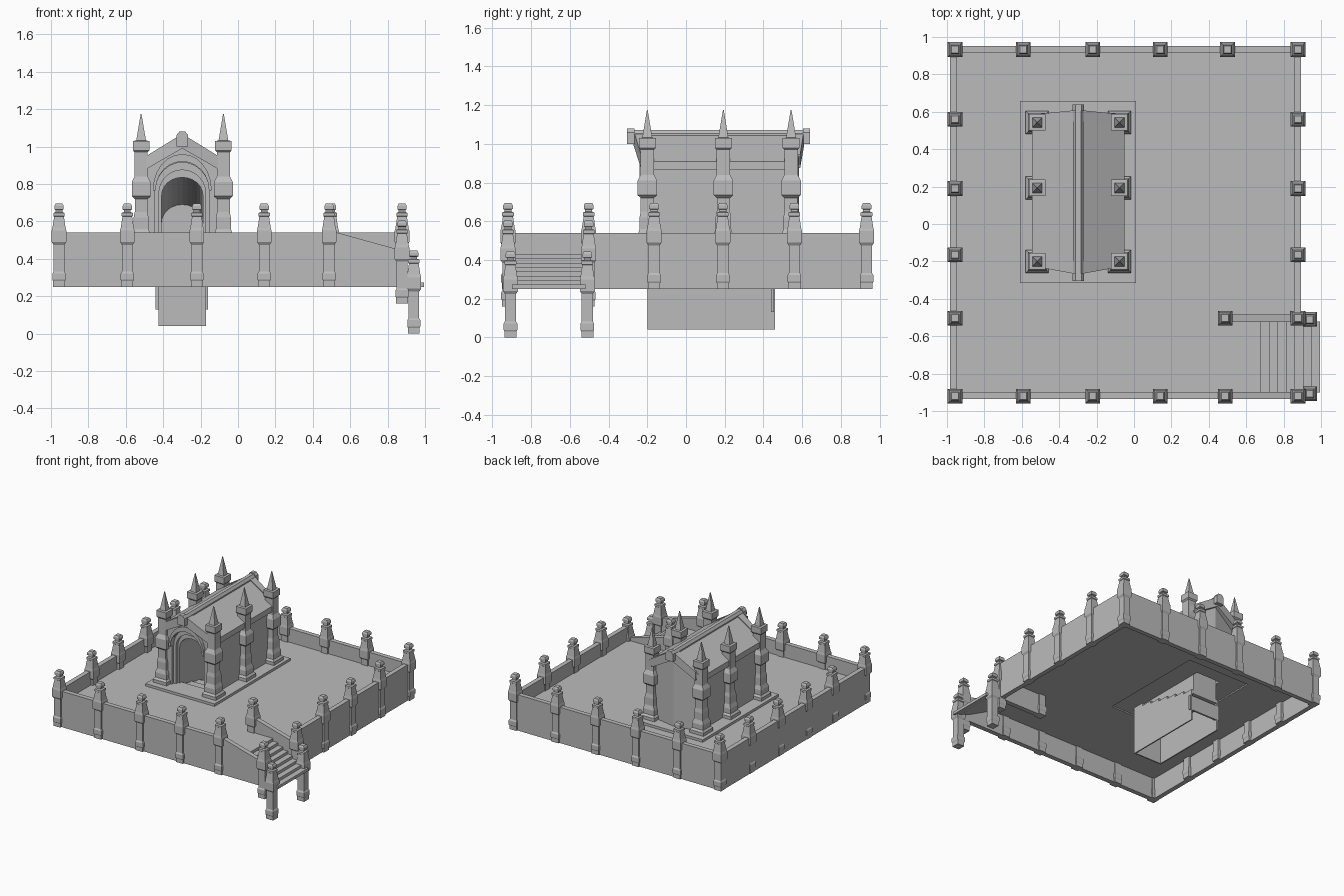
import bpy, bmesh, math

if "Cube" in bpy.data.objects:
    bpy.data.objects.remove(bpy.data.objects["Cube"], do_unlink=True)

stone = bpy.data.materials.new("grey_stone")
stone.use_nodes = True
GREY = (0.5, 0.5, 0.5, 1)
stone.diffuse_color = GREY
stone.node_tree.nodes["Principled BSDF"].inputs["Base Color"].default_value = GREY

CX = -0.298              # centre line of the tomb
FLOOR, WALL_TOP, WALL_BASE = 0.43, 0.54, 0.25


def finish(name, bm, recalc=True):
    if recalc:
        bmesh.ops.recalc_face_normals(bm, faces=bm.faces)
    mesh = bpy.data.meshes.new(name)
    bm.to_mesh(mesh)
    bm.free()
    mesh.materials.append(stone)
    ob = bpy.data.objects.new(name, mesh)
    bpy.context.collection.objects.link(ob)
    return ob


def slab(name, axis, lo, hi, *loops):
    """Fill outline loops (later loops are holes) and extrude along an axis."""
    bm = bmesh.new()
    for loop in loops:
        vs = []
        for p in loop:
            co = list(p)
            co.insert(axis, lo)
            vs.append(bm.verts.new(co))
        for i, v in enumerate(vs):
            bm.edges.new((vs[i - 1], v))
    bmesh.ops.triangle_fill(bm, use_beauty=True, edges=bm.edges[:])
    ext = bmesh.ops.extrude_face_region(bm, geom=bm.faces[:], use_keep_orig=True)
    for g in ext["geom"]:
        if isinstance(g, bmesh.types.BMVert):
            g.co[axis] = hi
    return finish(name, bm)


def rect(x0, x1, y0, y1):
    return [(x0, y0), (x1, y0), (x1, y1), (x0, y1)]


def box(name, x0, x1, y0, y1, z0, z1):
    return slab(name, 2, z0, z1, rect(x0, x1, y0, y1))


def tower(name, x, y, z, profile):
    """Square shaft lofted through (half width, height) pairs."""
    bm = bmesh.new()
    rings = [[bm.verts.new((x + sx * w, y + sy * w, z + h))
              for sx, sy in ((-1, -1), (1, -1), (1, 1), (-1, 1))] for w, h in profile]
    bm.faces.new(rings[0])
    bm.faces.new(rings[-1])
    for a, b in zip(rings, rings[1:]):
        for i in range(4):
            bm.faces.new((a[i - 1], a[i], b[i], b[i - 1]))
    return finish(name, bm)


def gabled(name, pts, front, back):
    """Mirrored halves whose ends bend along the centre line; ends are (edge y, centre y)."""
    for side, s in (("left", 1), ("right", -1)):
        bm = bmesh.new()
        ends = []
        for edge, mid in (front, back):
            ends.append([bm.verts.new((CX + s * x, mid + (edge - mid) * x / 0.247, z))
                         for x, z in pts])
        a, b = ends
        bm.faces.new(a)
        bm.faces.new(b)
        for i in range(len(a)):
            bm.faces.new((a[i - 1], a[i], b[i], b[i - 1]))
        finish(name + "_" + side, bm)


def arch(half, spring, top, base, n=12):
    """Points of an arch from right foot to left foot."""
    curve = [(CX + half * math.cos(math.pi * i / n),
              spring + (top - spring) * math.sin(math.pi * i / n)) for i in range(n + 1)]
    return [(CX + half, base)] + curve + [(CX - half, base)]


# Terrace floor, open under the tomb and notched for the corner stair
slab("terrace_floor", 2, FLOOR - 0.01, FLOOR,
     [(-0.95, -0.9), (0.68, -0.9), (0.68, -0.5), (0.87, -0.5), (0.87, 0.92), (-0.95, 0.92)],
     rect(-0.58, -0.02, -0.28, 0.62))

# Perimeter walls, with sloping tops beside the stair
box("back_wall", -0.985, 0.893, 0.915, 0.952, WALL_BASE, WALL_TOP)
box("right_wall", -0.985, -0.947, -0.9, 0.915, WALL_BASE, WALL_TOP)
box("left_wall", 0.856, 0.893, -0.5, 0.915, WALL_BASE, WALL_TOP)
for name, x0, y0, y1 in (("front_wall", -0.985, -0.936, -0.898),
                         ("stair_wall", 0.48, -0.523, -0.485)):
    slab(name, 1, y0, y1, [(x0, WALL_BASE), (0.893, WALL_BASE), (0.893, 0.44),
                           (0.53, WALL_TOP), (x0, WALL_TOP)])

# Corner stair
steps, z = [(0.68, FLOOR)], FLOOR
for i in range(7):
    z -= 0.0225
    x = 0.68 + 0.045 * i
    steps += [(x, z), (x + 0.045, z)]
slab("corner_stair", 1, -0.9, -0.52, steps + [(0.995, 0.25), (0.95, 0.25), (0.66, 0.4), (0.66, FLOOR)])

# Fence posts
POST = [(0.031, 0), (0.031, 0.03), (0.035, 0.038), (0.035, 0.072), (0.029, 0.082),
        (0.029, 0.225), (0.039, 0.24), (0.039, 0.3), (0.035, 0.315), (0.026, 0.375),
        (0.03, 0.378), (0.03, 0.395), (0.018, 0.4), (0.018, 0.41), (0.025, 0.414),
        (0.025, 0.432), (0.018, 0.445)]
xs = [-0.957, -0.592, -0.22, 0.14, 0.5, 0.877]
ys = [-0.92, -0.503, -0.165, 0.19, 0.56, 0.933]
spots = [(x, ys[-1], 0.25) for x in xs] + [(x, ys[0], 0.25) for x in xs[:4]]
spots += [(xs[0], y, 0.25) for y in ys[1:-1]] + [(xs[-1], y, 0.25) for y in ys[2:-1]]
spots += [(0.487, y, 0.25) for y in ys[:2]] + [(xs[-1], y, 0.16) for y in ys[:2]]
spots += [(0.94, -0.51, 0), (0.94, -0.907, 0)]
for x, y, z in spots:
    tower("fence_post", x, y, z, POST)

# Tomb plinth
slab("tomb_plinth", 2, FLOOR, 0.45, rect(-0.61, 0.01, -0.315, 0.657),
     rect(CX - 0.11, CX + 0.11, -0.14, 0.5))

# Tomb buttress columns with spires
COLUMN = [(0.062, 0.44), (0.062, 0.475), (0.05, 0.49), (0.05, 0.53), (0.04, 0.56),
          (0.04, 0.62), (0.034, 0.65), (0.034, 0.72), (0.05, 0.735), (0.05, 0.81),
          (0.035, 0.84), (0.035, 0.97), (0.044, 0.98), (0.044, 1.03), (0.026, 1.032),
          (0.002, 1.175)]
for x in (CX - 0.22, CX + 0.22):
    for y in (-0.2, 0.193, 0.543):
        tower("tomb_column", x, y, 0, COLUMN)

# Tomb walls
for s in (-1, 1):
    a, b = sorted((CX + s * 0.21, CX + s * 0.185))
    box("tomb_side_wall", a, b, -0.19, 0.54, 0.44, 0.9)
gabled("tomb_back_wall", [(0, 0.44), (0.21, 0.44), (0.21, 0.9), (0, 1.02)],
       (0.5, 0.55), (0.535, 0.585))

# Stepped portal: each ring sits deeper and narrower
gable = [(CX - 0.205, 0.44), (CX - 0.205, 0.895), (CX, 1.02), (CX + 0.205, 0.895), (CX + 0.205, 0.44)]
slab("portal_gable", 1, -0.215, -0.19, gable + arch(0.145, 0.76, 0.915, 0.44))
slab("portal_middle_ring", 1, -0.19, -0.165, gable + arch(0.125, 0.75, 0.875, 0.44))
slab("portal_inner_ring", 1, -0.165, -0.13, gable + arch(0.11, 0.74, 0.835, 0.44))
slab("portal_hood", 1, -0.24, -0.215, arch(0.157, 0.77, 0.96, 0.765)
     + arch(0.142, 0.77, 0.92, 0.765)[::-1])

# Roof, verge copings and ridge beam
gabled("roof", [(0, 1.01), (0.247, 0.865), (0.247, 0.91), (0, 1.06)],
       (-0.214, -0.25), (0.577, 0.61))
coping = [(0, 0.99), (0.2, 0.875), (0.2, 0.945), (0, 1.068)]
gabled("front_coping", coping, (-0.225, -0.27), (-0.19, -0.2))
gabled("back_coping", coping, (0.54, 0.55), (0.585, 0.61))


def ridge(name, w, z0, z1, y0, y1):
    slab(name, 1, y0, y1, [(CX - w, z0), (CX + w, z0), (CX + w, z1 - 0.02),
                           (CX + w * 0.5, z1), (CX - w * 0.5, z1), (CX - w, z1 - 0.02)])


ridge("ridge_beam", 0.028, 1.02, 1.073, -0.27, 0.61)
ridge("ridge_front_end", 0.032, 1.0, 1.08, -0.305, -0.265)
ridge("ridge_back_end", 0.032, 1.0, 1.08, 0.605, 0.64)

# Vaulted passage sloping down inside the tomb
bm = bmesh.new()
near, far = [[bm.verts.new((x, y, z - drop)) for x, z in arch(0.11, 0.74, 0.835, FLOOR)]
             for y, drop in ((-0.13, 0), (0.46, 0.145))]
for i in range(1, len(near)):
    bm.faces.new((near[i - 1], near[i], far[i], far[i - 1]))
bm.faces.new(far)
bmesh.ops.recalc_face_normals(bm, faces=bm.faces)
bmesh.ops.reverse_faces(bm, faces=bm.faces)
finish("passage_vault", bm, recalc=False)

# Crypt stair: stepped side walls, front panel and treads
profile, z = [(-0.2, 0.04)], FLOOR
COUNT = 7
run = 0.66 / COUNT
for i in range(COUNT):
    y = -0.2 + run * i
    profile += [(y, z), (y + run, z)]
    box("crypt_tread", CX - 0.12, CX + 0.12, y, y + run, z - 0.03, z)
    z -= 0.022
profile.append((0.46, 0.04))
for x in (-0.425, -0.18):
    slab("crypt_side_wall", 0, x, x + 0.01, profile)
box("crypt_front_panel", -0.42, -0.175, -0.2, -0.19, 0.04, FLOOR)
box("crypt_end_frame", -0.44, -0.16, 0.44, 0.455, 0.13, 0.25)
